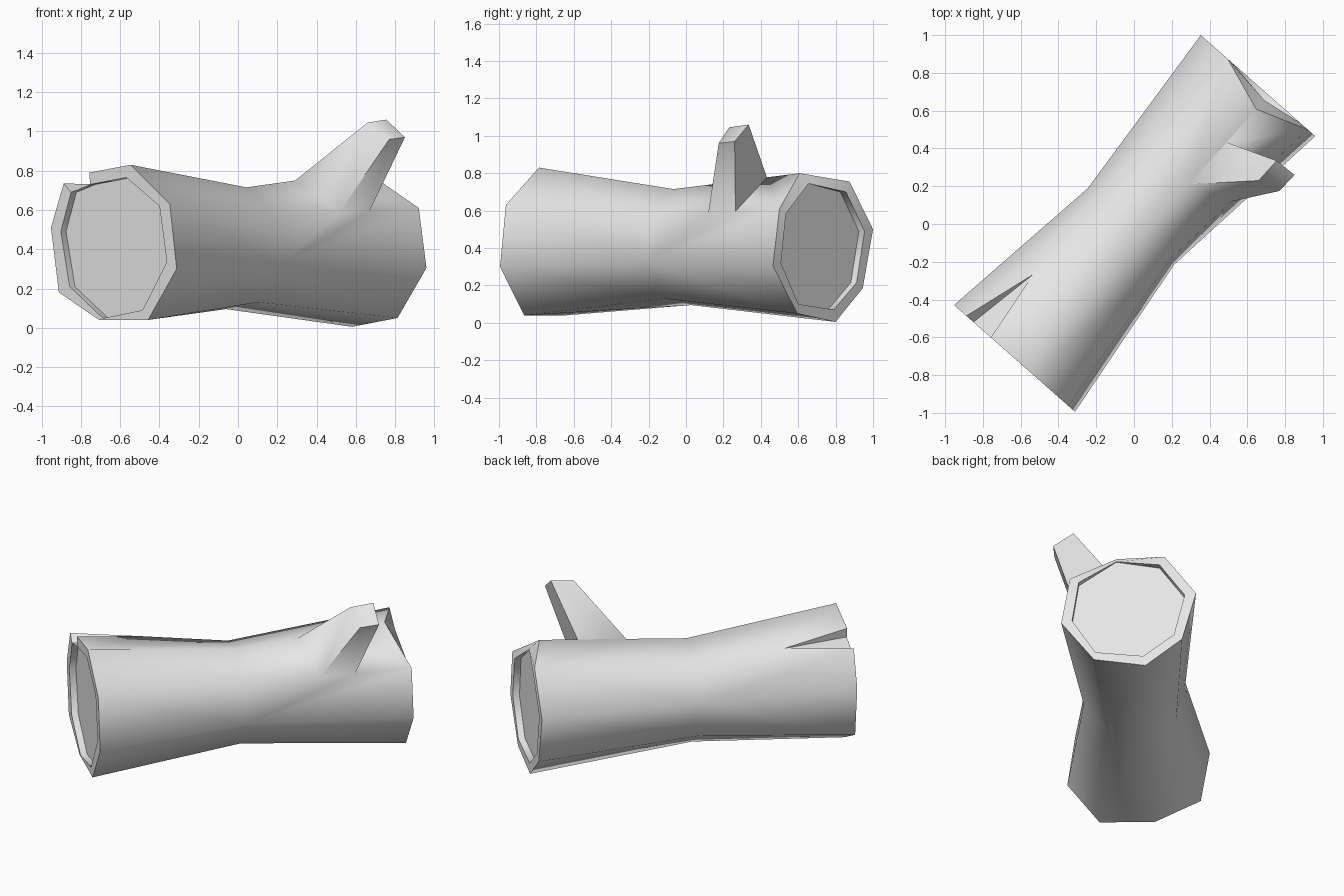
import bpy, bmesh, math
from mathutils import Vector

cube = bpy.data.objects.get("Cube")
if cube:
    bpy.data.objects.remove(cube)

wood = bpy.data.materials.new("pale_grey")
wood.use_nodes = True
wood.diffuse_color = (0.8, 0.8, 0.8, 1)
wood.node_tree.nodes["Principled BSDF"].inputs["Base Color"].default_value = (0.8, 0.8, 0.8, 1)

# Log frame: t runs along the trunk, s across it
ALONG = Vector((0.662, 0.75, 0))
ACROSS = Vector((0.75, -0.662, 0))
ORIGIN = Vector((0.007, 0.013, 0))
NEAR, WAIST, FAR, DEPTH = -0.966, -0.035, 0.969, 0.04

bm = bmesh.new()


def point(s, z, t):
    return bm.verts.new(ORIGIN + ACROSS * s + ALONG * t + Vector((0, 0, z)))


def ring(profile, t):
    return [point(s, z, t) for s, z in profile]


def between(a, b, f):
    return bm.verts.new(a.co.lerp(b.co, f))


def face(*verts):
    return bm.faces.new(verts)


def recessed_end(rim, t):
    """Recess wall and flat cut-wood disc behind a rim."""
    floor = []
    for v in rim:
        shift = t - (v.co - ORIGIN).dot(ALONG)
        floor.append(bm.verts.new(v.co + ALONG * shift))
    for i in range(len(rim)):
        j = (i + 1) % len(rim)
        face(rim[i], rim[j], floor[j], floor[i])
    face(*floor)


# Trunk rings, eight sides, starting at the top ridge
near = ring([(.113, .83), (.38, .63), (.427, .30), (.233, .04),
             (-.1, .04), (-.373, .18), (-.427, .51)], NEAR)
waist = ring([(.08, .715), (.27, .57), (.305, .32), (.16, .13),
              (-.06, .095), (-.25, .22), (-.305, .46), (-.17, .66)], WAIST)
far = [point(.086, .80, FAR - 0.1)] + ring(
    [(.363, .61), (.415, .305), (.219, .05), (-.09, .005),
     (-.31, .185), (-.393, .50), (-.204, .755)], FAR)

# Near half of the trunk, with the split running in from the end
split_right = point(-.167, .79, NEAR)
split_left = point(-.34, .735, NEAR)
split_tip = point(-.22, .725, NEAR + 0.4)
for i in range(6):
    face(near[i], near[i + 1], waist[i + 1], waist[i])
face(near[6], split_left, split_tip, waist[7], waist[6])
face(split_right, near[0], waist[0], waist[7], split_tip)

# Far half of the trunk, with the branch growing from one side panel
base = [between(waist[0], far[0], 0.41), between(waist[0], far[0], 0.74),
        between(waist[1], far[1], 0.66), between(waist[1], far[1], 0.45)]
face(waist[0], waist[1], base[3], base[0])
face(base[1], base[2], far[1], far[0])
face(waist[1], waist[2], far[2], far[1], base[2], base[3])
face(waist[7], waist[0], base[0], base[1], far[0], far[7])
for i in range(2, 7):
    face(waist[i], waist[i + 1], far[i + 1], far[i])

# Branch
tip = [bm.verts.new(p) for p in ((.66, .23, 1.045), (.755, .335, 1.06),
                                 (.85, .26, .97), (.77, .175, .96))]
for i in range(4):
    j = (i + 1) % 4
    face(base[i], base[j], tip[j], tip[i])
face(*tip)

# Near rim, recess and walls of the split
inner = ring([(.085, .765), (.31, .62), (.36, .335), (.195, .09),
              (-.073, .048), (-.3, .21), (-.36, .49), (-.29, .69), (-.16, .73)], NEAR)
for i in range(6):
    face(near[i], near[i + 1], inner[i + 1], inner[i])
face(near[6], split_left, inner[7], inner[6])
face(split_right, near[0], inner[0], inner[8])
face(split_tip, split_left, inner[7])
face(split_tip, inner[7], inner[8])
face(split_tip, inner[8], split_right)
recessed_end(inner, NEAR + DEPTH)

# Far rim with its broken top, and recess
inner = [point(.086, .745, FAR - DEPTH + 0.004)] + ring(
    [(.31, .585), (.35, .32), (.21, .1), (-.076, .07),
     (-.26, .215), (-.325, .49), (-.174, .70)], FAR)
for i in range(8):
    j = (i + 1) % 8
    face(far[i], far[j], inner[j], inner[i])
recessed_end(inner, FAR - DEPTH)

bmesh.ops.recalc_face_normals(bm, faces=bm.faces[:])
mesh = bpy.data.meshes.new("log")
bm.to_mesh(mesh)
bm.free()
mesh.materials.append(wood)
log = bpy.data.objects.new("log", mesh)
bpy.context.collection.objects.link(log)

bpy.ops.object.select_all(action="DESELECT")
log.select_set(True)
bpy.context.view_layer.objects.active = log
bpy.ops.object.shade_smooth_by_angle(angle=math.radians(56))
